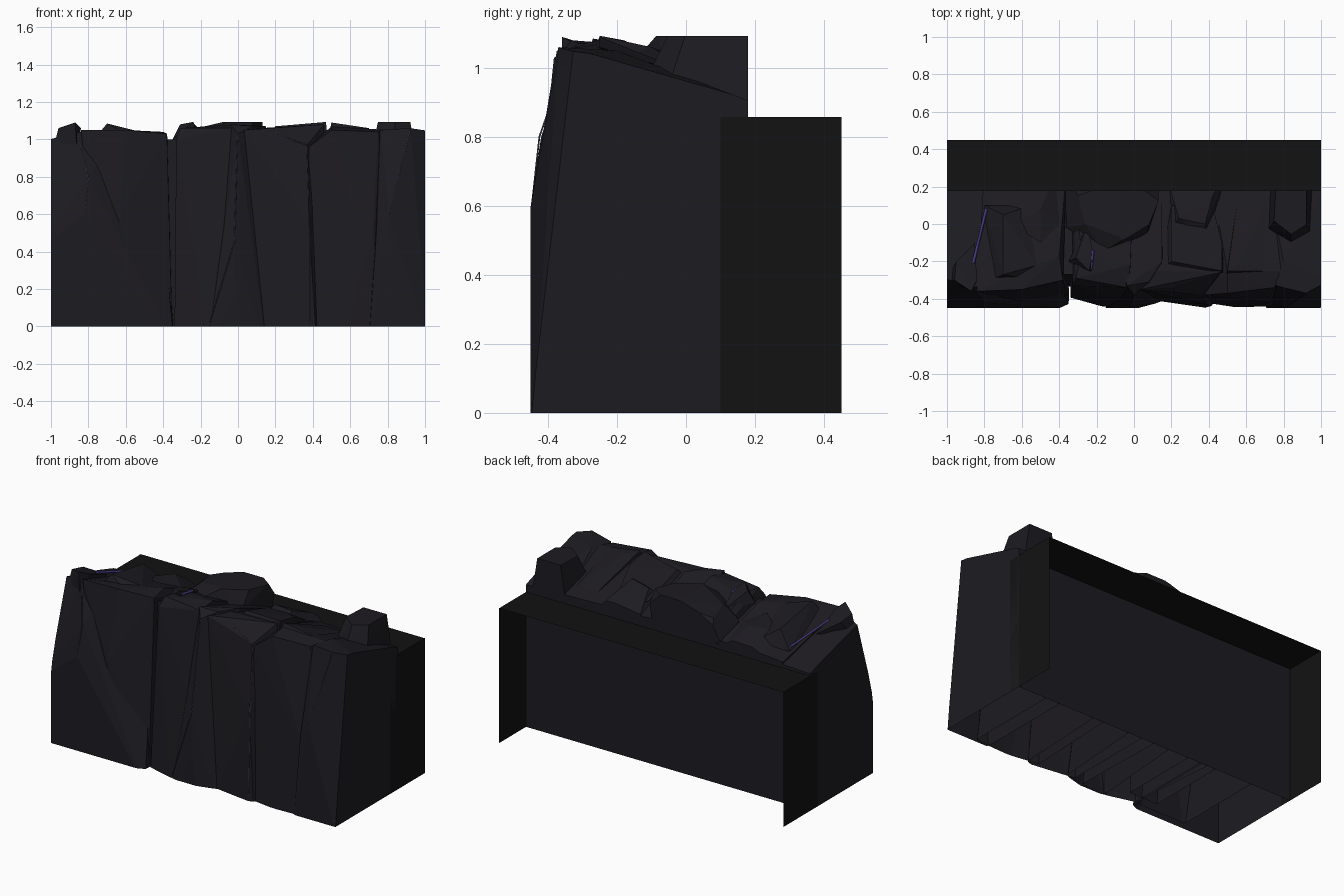
import bpy, bmesh
from mathutils import Vector


def material(name, rgb):
    m = bpy.data.materials.new(name)
    m.diffuse_color = (*rgb, 1)
    return m


ROCK = material("dark_rock", (0.012, 0.011, 0.015))
PLAIN = material("plain_backing", (0.006, 0.006, 0.006))
GLOW = material("violet_vein", (0.06, 0.04, 0.22))
EDGE = material("worn_edge", (0.035, 0.033, 0.06))

# Limits of the block: rocks are cut flat at these planes
PLANES = [((1, 0, 0), 1.0), ((-1, 0, 0), 1.0), ((0, 1, 0), 0.18),
          ((0, -1, 0), 0.45), ((0, 0, 1), 1.093), ((0, 0, -1), 0.0)]


def finish(name, bm, mat):
    me = bpy.data.meshes.new(name)
    bm.to_mesh(me)
    bm.free()
    me.materials.append(mat)
    ob = bpy.data.objects.new(name, me)
    bpy.context.collection.objects.link(ob)
    return ob


def rock(name, foot, top, mat=ROCK):
    """Convex faceted rock; foot = (x, y) points below ground, top = (x, y, z)."""
    bm = bmesh.new()
    for p in [(x, y, -0.1) for x, y in foot] + top:
        bm.verts.new(p)
    r = bmesh.ops.convex_hull(bm, input=bm.verts[:])
    junk = [v for v in r["geom_interior"] if isinstance(v, bmesh.types.BMVert)]
    if junk:
        bmesh.ops.delete(bm, geom=junk, context='VERTS')
    for n, d in PLANES:
        geom = bm.verts[:] + bm.edges[:] + bm.faces[:]
        bmesh.ops.bisect_plane(bm, geom=geom, plane_co=Vector(n) * d,
                               plane_no=n, clear_outer=True)
        if n[2] != -1:      # the underside stays open
            bmesh.ops.holes_fill(bm, edges=[e for e in bm.edges if e.is_boundary])
    bmesh.ops.recalc_face_normals(bm, faces=bm.faces[:])
    return finish(name, bm, mat)


def strip(name, pts, r, mat):
    """Thin line following a crease."""
    cu = bpy.data.curves.new(name, 'CURVE')
    cu.dimensions = '3D'
    cu.bevel_depth, cu.bevel_resolution = r, 0
    sp = cu.splines.new('POLY')
    sp.points.add(len(pts) - 1)
    for q, p in zip(sp.points, pts):
        q.co = (*p, 1)
    cu.materials.append(mat)
    ob = bpy.data.objects.new(name, cu)
    bpy.context.collection.objects.link(ob)


# Backing: thin top ledge and two side panels, open at the back
bm = bmesh.new()
for pts in ([(-1, .1, .858), (1, .1, .858), (1, .45, .858), (-1, .45, .858)],
            [(-1, .45, 0), (-1, .1, 0), (-1, .1, .858), (-1, .45, .858)],
            [(1, .1, 0), (1, .45, 0), (1, .45, .858), (1, .1, .858)]):
    bm.faces.new([bm.verts.new(p) for p in pts])
finish("ledge_and_sides", bm, PLAIN)

# Cliff face: tall leaning slabs from left to right
rock("cliff_left", [(-1.1, -.45), (-.34, -.45), (-1.1, .3), (-.4, .3)],
     [(-1.1, -.45, .38), (-.82, -.45, .6), (-.8, -.42, .8), (-.86, -.34, 1.04),
      (-1.08, -.27, .98), (-.62, -.27, 1.03), (-1.1, .3, .83), (-.4, .3, .86),
      (-.45, -.2, 1.0)])
rock("cliff_left_inner", [(-.7, -.4), (-.35, -.4), (-.35, .3), (-.7, .3)],
     [(-.84, -.36, 1.05), (-.6, -.35, 1.05), (-.38, -.3, 1.03),
      (-.63, -.41, .6), (-.36, .3, .87), (-.8, .3, .86), (-.4, -.17, 1.04)])
rock("cliff_gap", [(-.45, -.34), (-.25, -.34), (-.25, .3), (-.45, .3)],
     [(-.45, -.27, 1.0), (-.25, -.27, 1.0), (-.25, .3, .86), (-.45, .3, .86)])
rock("cliff_mid_left", [(-.34, -.4), (-.16, -.45), (.02, -.44), (0, .3), (-.34, .3)],
     [(-.33, -.33, 1.0), (-.31, -.29, 1.06), (-.03, -.34, 1.06), (-.02, -.42, .45),
      (-.02, -.22, 1.08), (-.28, -.15, 1.05), (-.33, .3, .87), (0, .3, .87)])
rock("cliff_centre", [(-.16, -.45), (0, -.46), (.15, -.42), (.2, .3), (-.1, .3)],
     [(-.02, -.44, .45), (0, -.38, 1.03), (-.04, -.33, 1.08), (.08, -.31, 1.07),
      (.1, -.36, .6), (.15, -.2, 1.07), (.15, .3, .88), (-.05, .3, .88)])
rock("cliff_mid_right", [(.1, -.41), (.2, -.39), (.38, -.45), (.42, -.44), (.45, .3), (.1, .3)],
     [(.03, -.35, 1.05), (.25, -.41, .48), (.38, -.43, .55), (.37, -.38, .97),
      (.2, -.34, 1.04), (.46, -.26, 1.08), (.12, -.25, 1.06), (.45, .3, .88), (.1, .3, .88)])
rock("cliff_right_inner", [(.35, -.42), (.48, -.42), (.55, -.45), (.8, -.44), (.8, .3), (.38, .3)],
     [(.38, -.38, .96), (.5, -.37, 1.05), (.75, -.34, 1.04), (.5, -.25, 1.07),
      (.72, -.42, .5), (.8, -.25, 1.05), (.8, .3, .87), (.4, .3, .88)])
rock("cliff_right", [(.7, -.45), (1.02, -.45), (1.1, -.4), (1.1, .3), (.7, .3)],
     [(.74, -.43, .5), (.81, -.45, .6), (.81, -.45, .36), (.92, -.37, 1.06),
      (.76, -.33, 1.05), (1.05, -.3, 1.04), (.8, -.2, 1.05), (1.1, .3, .86), (.7, .3, .86)])

# Raised crags along the front rim
rock("crag_left", [], [(-1, -.3, .9), (-.96, -.3, 1.06), (-.87, -.36, 1.09), (-.84, -.3, 1.06),
                       (-.86, -.36, .9), (-.95, -.2, 1.04), (-.85, -.1, .98)])
rock("crag_small", [], [(-.77, -.3, 1.0), (-.7, -.27, 1.085), (-.52, -.22, 1.04), (-.7, .05, 1.03),
                        (-.55, .1, .93), (-.8, .1, .93), (-.55, -.3, 1.0)])
rock("crag_centre", [], [(-.35, -.2, 1.0), (-.31, -.18, 1.08), (-.24, -.25, 1.093), (-.22, -.15, 1.06),
                         (-.2, -.25, 1.0), (-.25, 0, 1.0)])
rock("crag_right", [], [(.14, -.25, 1.0), (.2, -.2, 1.07), (.47, -.25, 1.093), (.47, -.1, 1.06),
                        (.48, -.27, 1.0), (.2, .1, .98), (.42, .1, .95)])
rock("crag_far_right", [], [(.48, -.3, 1.0), (.5, -.25, 1.09), (.57, -.2, 1.07), (.7, -.25, 1.06),
                            (.55, .1, .95), (.7, .1, .95)])

# Boulders on the sloping back of the top
rock("boulder_middle", [], [(-.38, .3, .85), (-.36, -.02, .96), (-.17, -.15, 1.02), (.07, -.06, .98),
                            (.13, .3, .85), (-.3, .15, 1.03), (-.26, .0, 1.05), (-.05, -.08, 1.1),
                            (.08, .0, 1.1), (.13, .12, 1.1), (-.05, .25, 1.1)])
rock("boulder_right", [], [(.73, .3, .85), (.72, -.03, .97), (.84, -.1, 1.0), (.94, -.04, .98),
                           (.96, .3, .85), (.75, .02, 1.1), (.84, -.05, 1.1), (.92, .0, 1.1),
                           (.92, .2, 1.1), (.76, .2, 1.1)])
rock("boulder_centre_right", [], [(.16, .3, .85), (.2, -.02, .98), (.4, -.08, 1.0), (.52, .3, .85),
                                  (.24, .03, 1.03), (.38, .0, 1.04), (.42, .15, .98)])
rock("boulder_left", [], [(-.7, .3, .84), (-.65, .0, .98), (-.5, -.1, 1.02), (-.4, .0, .98),
                          (-.4, .3, .85), (-.5, .08, 1.01)])

# Pale worn edges on the cliff face
for i, pts in enumerate([
        [(-.86, -.345, 1.03), (-.8, -.425, .8), (-.82, -.447, .6), (-.99, -.447, .43)],
        [(0, -.38, 1.03), (-.02, -.44, .45), (-.15, -.447, .02)],
        [(.2, -.345, 1.03), (.37, -.385, .97), (.385, -.43, .55), (.385, -.446, .03)],
        [(.92, -.372, 1.05), (.81, -.447, .6), (.81, -.447, .36), (.99, -.447, .02)]]):
    strip(f"worn_edge_{i}", pts, .003, EDGE)

# Violet veins in the cracks on top
strip("vein_left", [(-.86, -.21, 1.03), (-.79, .08, .95)], .008, GLOW)
strip("vein_centre", [(-.23, -.24, 1.07), (-.22, -.14, 1.06)], .008, GLOW)
